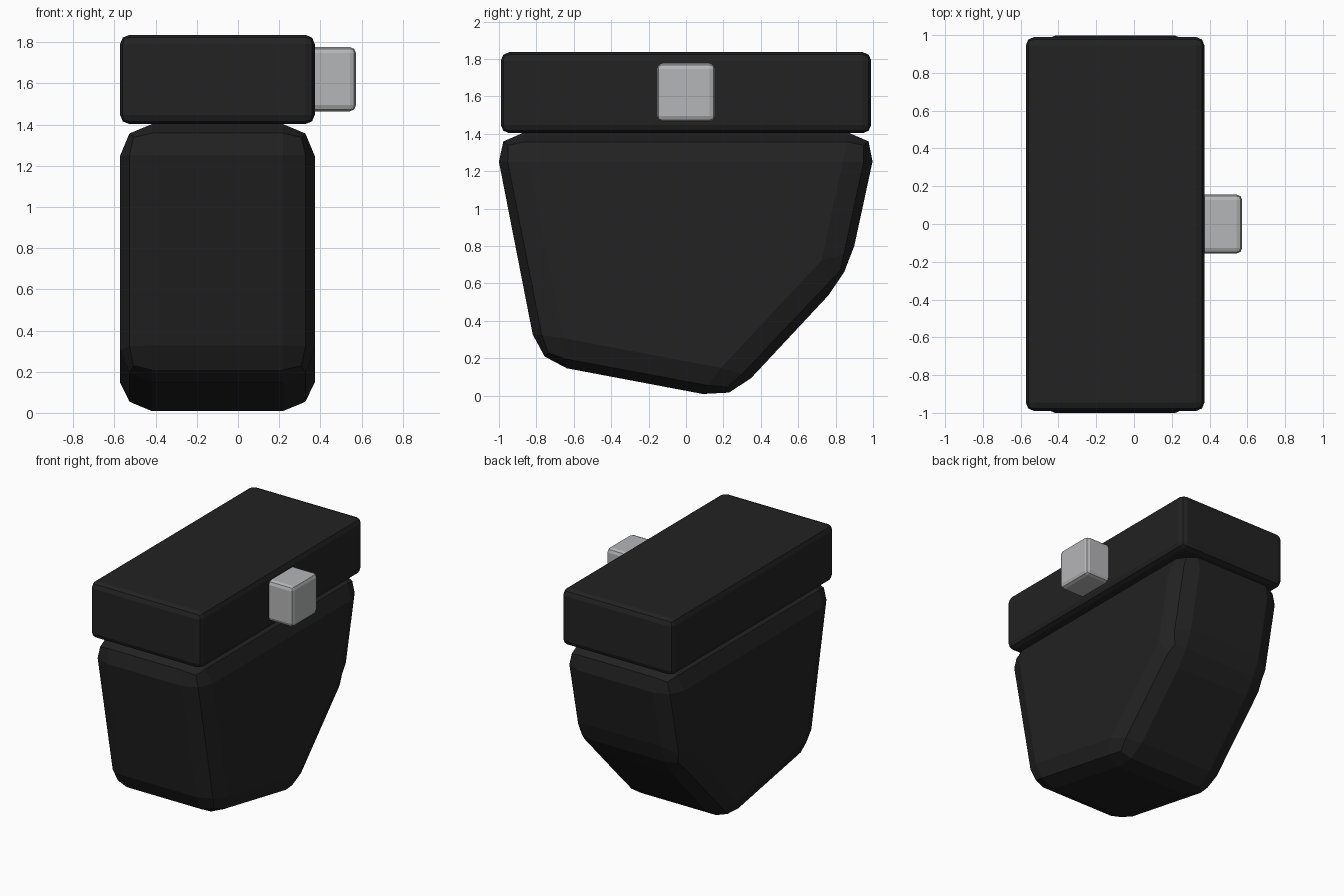
import bpy, bmesh

if "Cube" in bpy.data.objects:
    bpy.data.objects.remove(bpy.data.objects["Cube"])


def material(name, rgb):
    m = bpy.data.materials.new(name)
    m.diffuse_color = (*rgb, 1)
    m.use_nodes = True
    m.node_tree.nodes["Principled BSDF"].inputs["Base Color"].default_value = m.diffuse_color
    return m


black = material("matte black", (0.016, 0.016, 0.016))
grey = material("light grey", (0.46, 0.465, 0.475))


def extruded(name, profile, x0, x1, bevel, mat):
    """Extrude a (y, z) profile along x and round every edge in two flat steps."""
    bm = bmesh.new()
    face = bm.faces.new([bm.verts.new((x0, y, z)) for y, z in profile])
    top = bmesh.ops.extrude_face_region(bm, geom=[face])["geom"]
    bmesh.ops.translate(bm, vec=(x1 - x0, 0, 0),
                        verts=[v for v in top if isinstance(v, bmesh.types.BMVert)])
    bmesh.ops.recalc_face_normals(bm, faces=bm.faces)
    bmesh.ops.bevel(bm, geom=bm.edges[:], offset=bevel, offset_type='OFFSET',
                    segments=2, profile=0.5, affect='EDGES')
    mesh = bpy.data.meshes.new(name)
    bm.to_mesh(mesh)
    bm.free()
    mesh.materials.append(mat)
    ob = bpy.data.objects.new(name, mesh)
    bpy.context.collection.objects.link(ob)
    return ob


def rect(y, z0, z1):
    return [(-y, z0), (y, z0), (y, z1), (-y, z1)]


# tapered lower body
extruded("lower_body",
         [(-1.03, 1.403), (-0.79, 0.175), (0.242, -0.02), (0.867, 0.649), (1.03, 1.403)],
         -0.573, 0.373, 0.155, black)
# flat block on top
extruded("lid", rect(0.99, 1.403, 1.836), -0.573, 0.373, 0.045, black)
# small knob on the right side
extruded("side_knob", rect(0.156, 1.465, 1.777), 0.26, 0.573, 0.03, grey)
